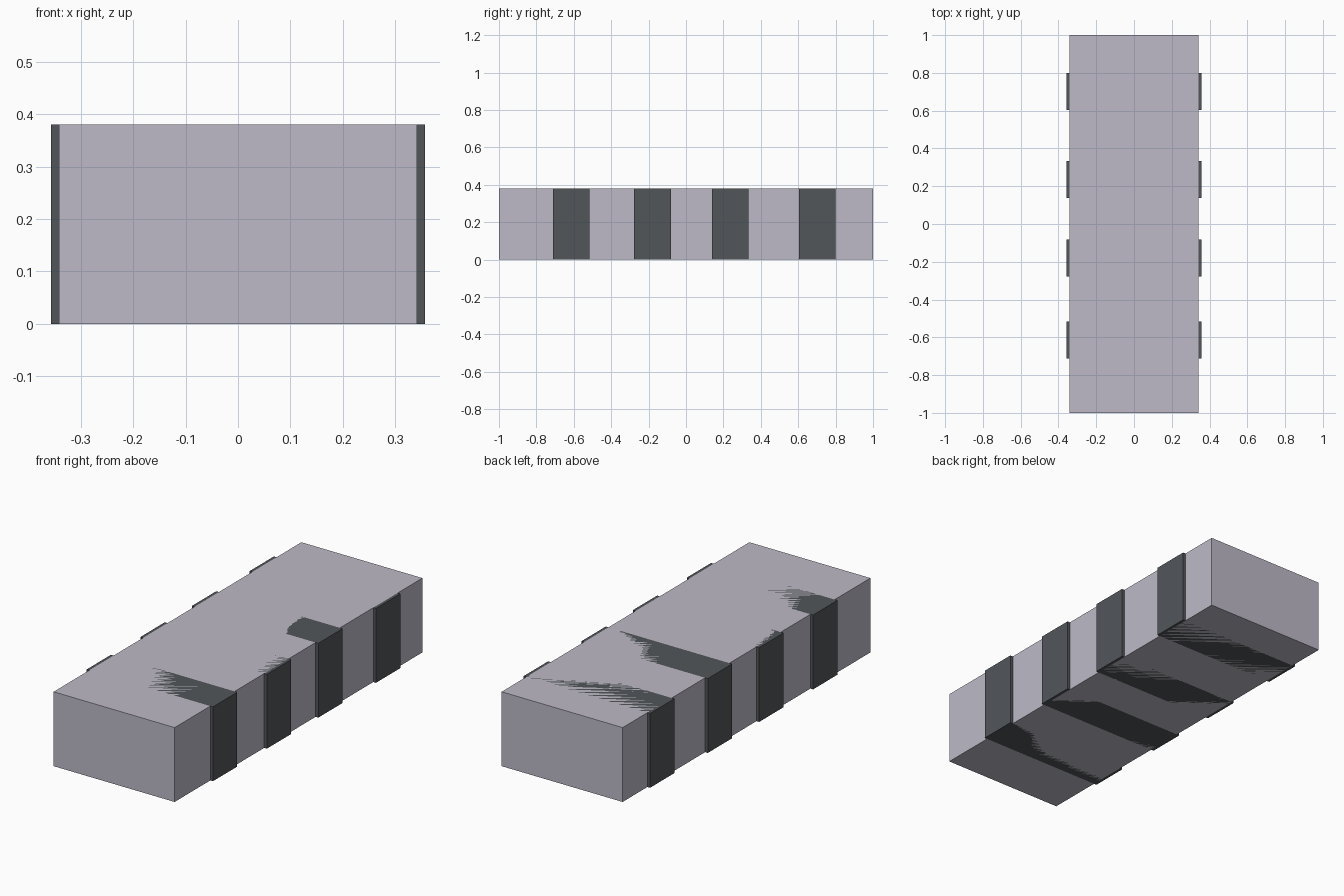
import bpy

if "Cube" in bpy.data.objects:
    bpy.data.objects.remove(bpy.data.objects["Cube"])


def material(name, colour):
    mat = bpy.data.materials.new(name)
    mat.diffuse_color = (*colour, 1.0)
    mat.use_nodes = True
    mat.node_tree.nodes["Principled BSDF"].inputs["Base Color"].default_value = mat.diffuse_color
    return mat


def box(name, centre, size, mat):
    bpy.ops.mesh.primitive_cube_add(size=1, location=centre)
    obj = bpy.context.object
    obj.name = name
    obj.scale = size
    bpy.ops.object.transform_apply(location=False, rotation=False, scale=True)
    obj.data.materials.append(mat)
    return obj


HEIGHT = 0.38
pale = material("pale_grey", (0.51, 0.49, 0.57))
dark = material("dark_grey", (0.085, 0.092, 0.102))

# Main block
box("block", (0, 0, HEIGHT / 2), (0.684, 2.0, HEIGHT), pale)

# Dark bands running across the block, standing slightly proud of its sides
for i, y in enumerate((-0.614, -0.179, 0.236, 0.702)):
    box(f"band_{i + 1}", (0, y, HEIGHT / 2), (0.714, 0.196, HEIGHT), dark)
